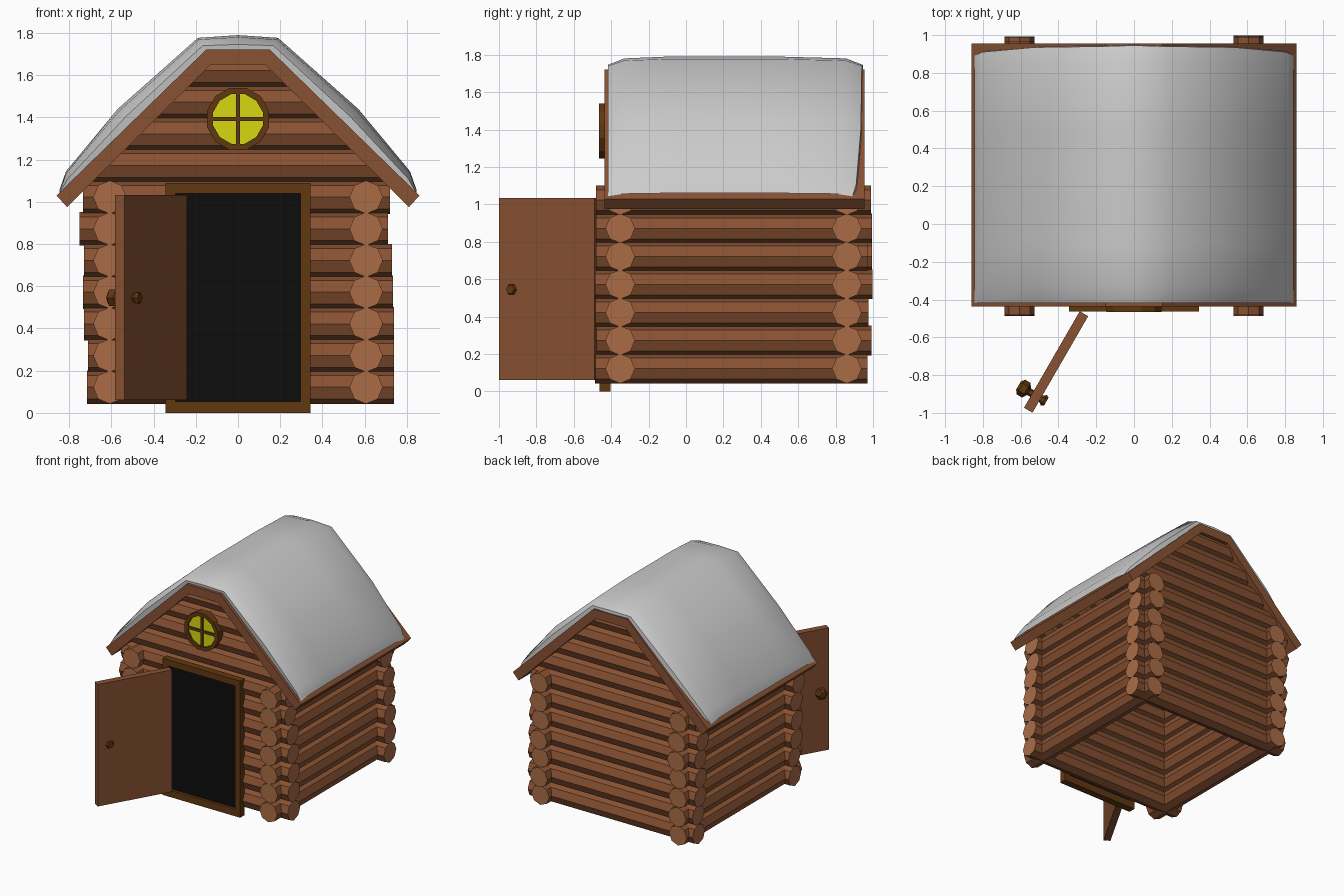
import bpy, bmesh, random
from math import sin, cos, pi, radians

if "Cube" in bpy.data.objects:
    bpy.data.objects.remove(bpy.data.objects["Cube"])

random.seed(4)

def mat(name, r, g, b):
    m = bpy.data.materials.new(name)
    m.diffuse_color = (r, g, b, 1)
    m.use_nodes = True
    m.node_tree.nodes["Principled BSDF"].inputs["Base Color"].default_value = m.diffuse_color
    return m

WOOD = mat("bark_wood", 0.25, 0.085, 0.033)
CUT = mat("cut_wood", 0.40, 0.15, 0.062)
TRIM = mat("trim_wood", 0.12, 0.04, 0.005)
BLACK = mat("dark_interior", 0.004, 0.004, 0.004)
GLASS = mat("yellow_glass", 0.68, 0.68, 0.005)

def loft(name, rings, mats=(), caps=True, closed=True, cyclic=False):
    """Skin matching rings of points; caps take the last material."""
    bm = bmesh.new()
    vs = [[bm.verts.new(p) for p in r] for r in rings]
    n, k = len(rings), len(rings[0])
    for i in range(n if cyclic else n - 1):
        a, b = vs[i], vs[(i + 1) % n]
        for j in range(k if closed else k - 1):
            bm.faces.new((a[j], a[(j + 1) % k], b[(j + 1) % k], b[j]))
    if caps:
        for r in (vs[0], vs[-1]):
            bm.faces.new(r).material_index = max(len(mats) - 1, 0)
    bmesh.ops.recalc_face_normals(bm, faces=bm.faces)
    me = bpy.data.meshes.new(name)
    bm.to_mesh(me)
    bm.free()
    for m in mats:
        me.materials.append(m)
    ob = bpy.data.objects.new(name, me)
    bpy.context.collection.objects.link(ob)
    return ob

def box(name, x0, x1, y0, y1, z0, z1, m):
    return loft(name, [[(x0, y, z0), (x1, y, z0), (x1, y, z1), (x0, y, z1)] for y in (y0, y1)], (m,))

def circle(r, n, turn=0):
    return [(r * cos(2 * pi * i / n + turn), r * sin(2 * pi * i / n + turn)) for i in range(n)]

R, STEP, Z0 = 0.079, 0.15, 0.122
FRONT, BACK, SIDE = -0.352, 0.86, 0.607
OCT = circle(R, 8)

# Stacked wall logs crossing at the corners
left_ends = (0.715, 0.71, 0.73, 0.735, 0.73, 0.75, 0.735)
right_ends = (0.74, 0.74, 0.74, 0.735, 0.73, 0.71, 0.72)
for i in range(7):
    z = Z0 + STEP * i
    for label, y in (("front", FRONT), ("back", BACK)):
        loft(f"{label}_log", [[(x, y + u, z + v) for u, v in OCT]
                              for x in (-left_ends[i], right_ends[i])], (WOOD, CUT))
    for s in (-1, 1):
        y0, y1 = -0.488 + random.uniform(0, 0.01), 0.985 + random.uniform(-0.02, 0.015)
        loft("side_log", [[(s * SIDE + u, y, z + v) for u, v in OCT] for y in (y0, y1)], (WOOD, CUT))

# Gable logs, ends mitred inside the roof boards
for i in range(7, 11):
    z = Z0 + STEP * i
    for label, y in (("front", FRONT), ("back", BACK)):
        loft(f"{label}_gable_log", [[(s * (0.835 - (z + v - 1.0) / 0.97), y + u, z + v) for u, v in OCT]
                                    for s in (-1, 1)], (WOOD, CUT))

# Flat-topped roof boards
outer = [(0.86, 1.03), (0.15, 1.722)]
inner = [(0.13, 1.65), (0.81, 0.975)]
half = outer + inner
profile = ([(-x, z) for x, z in outer] + outer[::-1]
           + inner[::-1] + [(-x, z) for x, z in inner])
loft("roof_boards", [[(x, y, z) for x, z in profile] for y in (-0.437, 0.955)], (WOOD,))

# Snow blanket: roof line, snow surface, back pull-in
snow = [((0.845, 1.03), (0.845, 1.06), 0.05), ((0.80, 1.08), (0.815, 1.145), 0.03),
        ((0.50, 1.375), (0.57, 1.44), 0.005), ((0.15, 1.71), (0.19, 1.777), 0.0),
        ((0.0, 1.71), (0.0, 1.79), -0.005)]
columns = [(-1, p) for p in snow[:-1]] + [(1, p) for p in snow[::-1]]
stations = ((-0.41, -0.15), (-0.417, 0.45), (-0.33, 0.88), (-0.1, 1.0),
            (0.5, 1.0), (0.85, 0.88), (0.94, 0.45), (0.945, -0.15))
rings = []
for y, h in stations:
    rings.append([(s * (b[0] + h * (t[0] - b[0])), y - (pull if y > 0.8 else 0),
                   b[1] + h * (t[1] - b[1])) for s, (b, t, pull) in columns])
blanket = loft("snow_blanket", rings, caps=False, closed=False)
bpy.context.view_layer.objects.active = blanket
blanket.select_set(True)
bpy.ops.object.shade_smooth_by_angle(angle=radians(50))
blanket.select_set(False)

# Door frame and dark doorway
for s in (-1, 1):
    a, b = sorted((s * 0.295, s * 0.343))
    box("door_jamb", a, b, -0.462, -0.405, 0.0, 1.09, TRIM)
box("door_lintel", -0.295, 0.295, -0.462, -0.405, 1.04, 1.09, TRIM)
box("door_sill", -0.295, 0.295, -0.462, -0.405, 0.0, 0.055, TRIM)
box("dark_doorway", -0.295, 0.295, -0.44, -0.41, 0.055, 1.04, BLACK)

# Open door with its knob through the leaf
door = box("door_leaf", 0, 0.59, -0.026, 0.026, 0.06, 1.033, WOOD)
spin = ((-0.11, 0.025), (-0.095, 0.045), (-0.062, 0.045), (-0.045, 0.02),
        (0.03, 0.02), (0.045, 0.032), (0.06, 0.025))
knob = loft("door_knob", [[(0.503 + u, y, 0.545 + v) for u, v in circle(r, 6)] for y, r in spin], (TRIM,))
for ob in (door, knob):
    ob.location = (-0.265, -0.475, 0)
    ob.rotation_euler[2] = radians(240)

# Round gable window
WZ = 1.393
out_c, in_c = circle(0.152, 12, pi / 12), circle(0.122, 12, pi / 12)
loft("window_ring", [[(o[0], -0.465, WZ + o[1]), (o[0], -0.40, WZ + o[1]),
                      (n[0], -0.40, WZ + n[1]), (n[0], -0.465, WZ + n[1])]
                     for o, n in zip(out_c, in_c)], (TRIM,), caps=False, cyclic=True)
loft("window_pane", [[(x, y, WZ + z) for x, z in circle(0.126, 12, pi / 12)] for y in (-0.448, -0.41)], (GLASS,))
box("window_upright", -0.01, 0.01, -0.46, -0.43, WZ - 0.122, WZ + 0.122, TRIM)
box("window_crossbar", -0.122, 0.122, -0.46, -0.43, WZ - 0.01, WZ + 0.01, TRIM)
